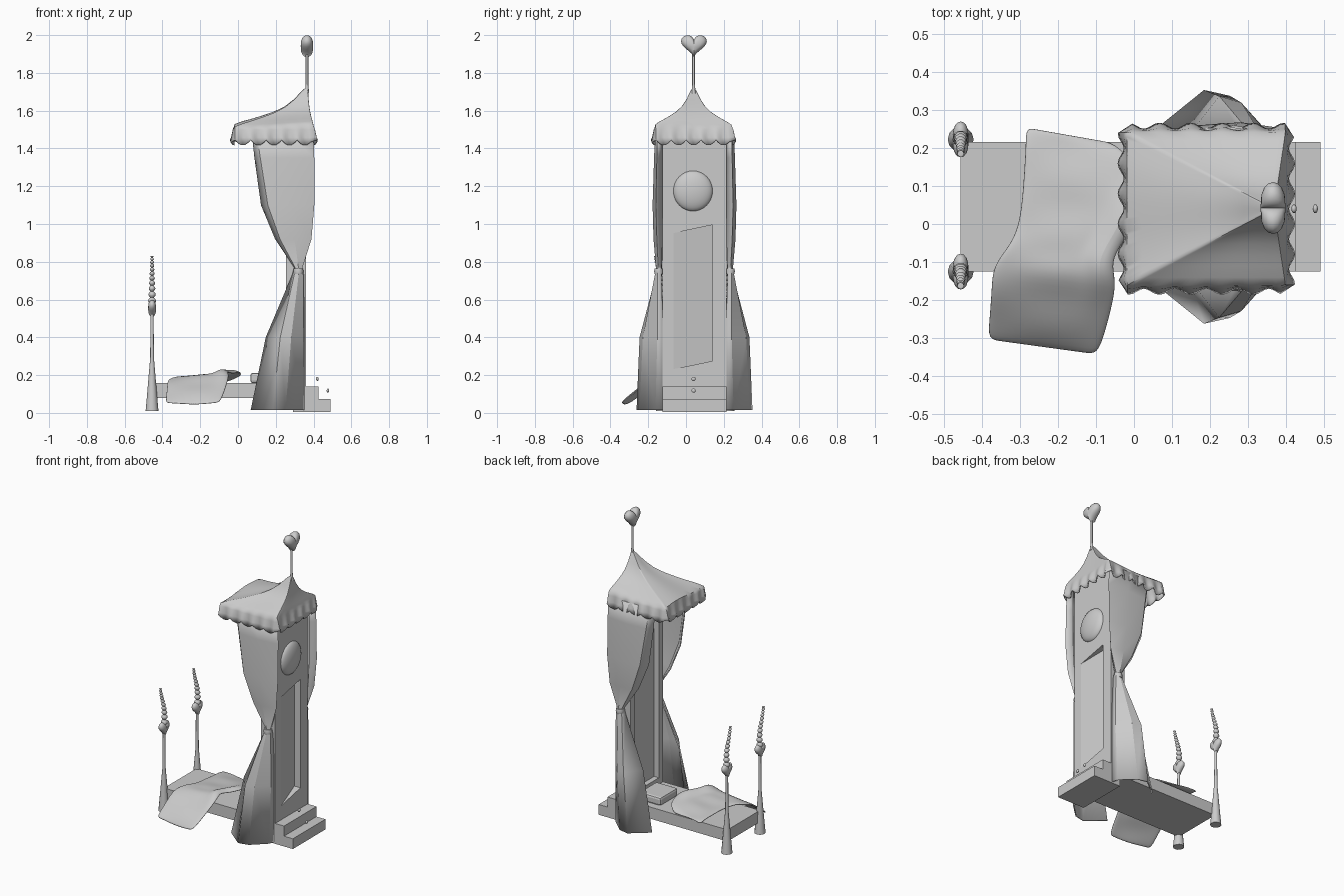
import bpy, bmesh, math

if "Cube" in bpy.data.objects:
    bpy.data.objects.remove(bpy.data.objects["Cube"])

CY = 0.045  # symmetry plane of the bed


def mesh(name, verts, faces, smooth=None):
    me = bpy.data.meshes.new(name)
    me.from_pydata(verts, [], faces)
    bm = bmesh.new()
    bm.from_mesh(me)
    bmesh.ops.remove_doubles(bm, verts=bm.verts, dist=1e-5)
    bmesh.ops.recalc_face_normals(bm, faces=bm.faces)
    bm.to_mesh(me)
    bm.free()
    ob = bpy.data.objects.new(name, me)
    bpy.context.collection.objects.link(ob)
    if smooth:
        bpy.ops.object.select_all(action='DESELECT')
        ob.select_set(True)
        bpy.context.view_layer.objects.active = ob
        bpy.ops.object.shade_smooth_by_angle(angle=math.radians(smooth))
    return ob


def loft(name, rings, closed=True, caps=False, smooth=None):
    n = len(rings[0])
    verts = [p for r in rings for p in r]
    faces = []
    for i in range(len(rings) - 1):
        for j in range(n if closed else n - 1):
            k = (j + 1) % n
            faces.append((i*n + j, i*n + k, (i+1)*n + k, (i+1)*n + j))
    if caps:
        faces += [tuple(range(n)), tuple(range(len(verts) - n, len(verts)))]
    return mesh(name, verts, faces, smooth)


def box(name, x0, x1, y0, y1, z0, z1):
    return loft(name, [[(x0, y0, z), (x1, y0, z), (x1, y1, z), (x0, y1, z)] for z in (z0, z1)], caps=True)


def lathe(name, x, y, profile, sides=12, sway=lambda z: 0):
    rings = [[(x + r*math.cos(a), y + sway(z) + r*math.sin(a), z)
              for a in [2*math.pi*i/sides for i in range(sides)]] for r, z in profile]
    return loft(name, rings, caps=True, smooth=40)


def ball(name, loc, rad, seg=24):
    rings = []
    for i in range(seg//2 + 1):
        t = math.pi*i/(seg//2)
        rings.append([(loc[0] + rad[0]*math.cos(t),
                       loc[1] + rad[1]*math.sin(t)*math.cos(2*math.pi*j/seg),
                       loc[2] + rad[2]*math.sin(t)*math.sin(2*math.pi*j/seg)) for j in range(seg)])
    return loft(name, rings, smooth=50)


def heart(name, x, y, z0, z1, half, depth):
    pts = []
    for i in range(32):
        t = 2*math.pi*i/32
        pts.append((math.sin(t)**3,
                    (13*math.cos(t) - 5*math.cos(2*t) - 2*math.cos(3*t) - math.cos(4*t) + 2.5)/29))
    zc = z0 + (z1 - z0)*0.5
    rings = []
    for k in range(9):
        a = -math.pi/2 + math.pi*k/8
        s = max(math.cos(a), 0)**0.7
        rings.append([(x + depth*math.sin(a), y + half*s*p, zc + (z1 - z0)*s*q) for p, q in pts])
    return loft(name, rings, smooth=60)


def cut(ob, cutter):
    m = ob.modifiers.new("cut", 'BOOLEAN')
    m.object = cutter
    m.operation = 'DIFFERENCE'
    m.solver = 'EXACT'
    cutter.hide_render = True
    cutter.hide_viewport = False
    cutter.display_type = 'WIRE'
    bpy.ops.object.select_all(action='DESELECT')
    bpy.context.view_layer.objects.active = ob
    ob.select_set(True)
    bpy.ops.object.modifier_apply(modifier=m.name)
    bpy.data.objects.remove(cutter)


def solidify(ob, t):
    m = ob.modifiers.new("thickness", 'SOLIDIFY')
    m.thickness = t
    m.offset = 0


# Bed platform and rear steps
box("bed_base", -0.455, 0.36, CY - 0.17, CY + 0.17, 0.08, 0.157)
box("lower_step", 0.29, 0.49, CY - 0.17, CY + 0.17, 0.005, 0.073)
box("upper_step", 0.29, 0.425, CY - 0.17, CY + 0.17, 0.073, 0.14)
for i, (x, z) in enumerate([(0.42, 0.18), (0.476, 0.118)]):
    ball(f"step_knob_{i}", (x, 0.04, z), (0.007, 0.012, 0.012), 10)

# Tall headboard with a framed front and a slanting recess at the rear
board = box("headboard", 0.255, 0.36, CY - 0.17, CY + 0.17, 0.14, 1.52)
cut(board, box("front_cutter", 0.2, 0.29, CY - 0.125, CY + 0.125, 0.2, 1.4))
tri = [(0.362, -0.075, 0), (0.362, 0.14, 1), (0.315, 0.14, 1)]
cut(board, loft("rear_cutter", [[(x, y, z + s*0.045) for x, y, s in tri] for z in (0.23, 0.95)], caps=True))
ball("round_boss", (0.355, 0.037, 1.175), (0.04, 0.105, 0.108), 32)

# Tent roof with scalloped valance
AX, AY, X0, X1, HALF = 0.365, 0.04, -0.015, 0.395, 0.198
N = 40
rim = []
for i in range(N):
    f = i/N
    rim.append((X0 + (X1 - X0)*f, AY - HALF, 0, -1))
for i in range(N):
    rim.append((X1, AY - HALF + 2*HALF*i/N, 1, 0))
for i in range(N):
    rim.append((X1 - (X1 - X0)*i/N, AY + HALF, 0, 1))
for i in range(N):
    rim.append((X0, AY + HALF - 2*HALF*i/N, -1, 0))
rings = []
for d, h in [(0, 1), (.07, .87), (.17, .67), (.3, .48), (.45, .34), (.6, .24), (.75, .15), (.9, .07), (1, 0)]:
    rings.append([(AX + (x - AX)*d, AY + (y - AY)*d,
                   1.518 + 0.208*h + 0.008*d*math.sin(9*x + 14*y)) for x, y, _, _ in rim])
for out, drop in [(0.006, 0.02), (0.012, 0.06), (0.016, 1)]:
    ring = []
    for i, (x, y, nx, ny) in enumerate(rim):
        s = abs(math.sin(math.pi*i/8))
        w = out*(1 + 0.5*math.cos(math.pi*i/4))
        z = 1.518 - (drop if drop < 1 else 0.073 + 0.028*s)
        ring.append((x + nx*w, y + ny*w, z))
    rings.append(ring)
solidify(loft("canopy_roof", rings, smooth=50), 0.008)

# Pole and heart finial
lathe("finial_pole", AX, 0.04, [(0.012, 1.69), (0.007, 1.74), (0.007, 1.91)])
heart("heart_finial", AX, 0.042, 1.883, 2.0, 0.068, 0.033)

# Tied curtains: (z, [(x, distance from the centre plane), ...])
sections = [
    (1.49, [(.075, .17), (.10, .195), (.25, .205), (.395, .195), (.37, .172)]),
    (1.35, [(.09, .165), (.12, .20), (.26, .21), (.40, .198), (.37, .172)]),
    (1.10, [(.125, .165), (.16, .21), (.28, .218), (.40, .203), (.37, .172)]),
    (0.92, [(.20, .165), (.225, .20), (.30, .213), (.385, .198), (.36, .172)]),
    (0.77, [(.30, .175), (.305, .19), (.32, .20), (.338, .19), (.335, .175)]),
    (0.73, [(.29, .175), (.30, .20), (.32, .206), (.342, .195), (.345, .175)]),
    (0.40, [(.15, .19), (.225, .287), (.28, .27), (.345, .195), (.35, .165)]),
    (0.015, [(.07, .21), (.185, .303), (.25, .288), (.338, .205), (.35, .165)]),
]
for side, label in ((-1, "near"), (1, "far")):
    c = loft(f"curtain_{label}", [[(x, CY + side*o, z) for x, o in pts] for z, pts in sections],
             closed=False, smooth=25)
    solidify(c, 0.008)
    lathe(f"curtain_tie_{label}", 0.32, CY + side*0.188, [(0.024, 0.735), (0.027, 0.75), (0.024, 0.765)], 10)

# Foot posts: flared shaft, heart, twisted beaded tip
for y, label in ((-0.125, "near"), (0.222, "far")):
    lathe(f"foot_post_{label}", -0.455, y,
          [(0.034, 0.01), (0.026, 0.10), (0.016, 0.22), (0.01, 0.29), (0.008, 0.54)])
    heart(f"post_heart_{label}", -0.455, y, 0.508, 0.598, 0.047, 0.021)
    prof, z, r = [], 0.575, 0.021
    while z < 0.825:
        h = r*1.7
        prof += [(r*0.45, z), (r*0.9, z + h*0.28), (r, z + h*0.5), (r*0.85, z + h*0.75)]
        z += h
        r *= 0.915
    prof.append((0.002, z))
    lathe(f"post_tip_{label}", -0.455, y, [(a, min(b, 0.83)) for a, b in prof], 10,
          sway=lambda q: 0.012*math.sin((q - 0.575)*18) - 0.1*(q - 0.575))

# Pillow
p = box("pillow", 0.065, 0.225, -0.01, 0.175, 0.157, 0.212)
b = p.modifiers.new("round", 'BEVEL')
b.width, b.segments = 0.014, 2

# Blanket draped over the near edge: (y, left x, right x, z)
rows = [(.235, -.285, -.06, .165), (.19, -.285, .0, .178), (.11, -.29, .02, .18), (.04, -.295, .015, .182),
        (-.03, -.305, -.03, .184), (-.08, -.33, -.06, .186), (-.13, -.372, -.045, .18),
        (-.19, -.375, -.055, .152), (-.265, -.38, -.075, .10), (-.325, -.386, -.095, .045)]
M = 9
sheet = []
for i, (y, xl, xr, z) in enumerate(rows):
    line = []
    for j in range(M):
        u = j/(M - 1)
        lift = 0.028*u*(1 if 1 < i < 7 else 0.2) + 0.006*math.sin(3*i + 5*u)
        if j == M - 2 and 2 < i < 7:
            lift += 0.022
        line.append((xl + (xr - xl)*u, y + 0.02 - 0.04*u, z + lift))
    sheet.append(line)
blanket = loft("blanket", sheet, closed=False, smooth=60)
solidify(blanket, 0.012)
s = blanket.modifiers.new("soft", 'SUBSURF')
s.levels = s.render_levels = 2
